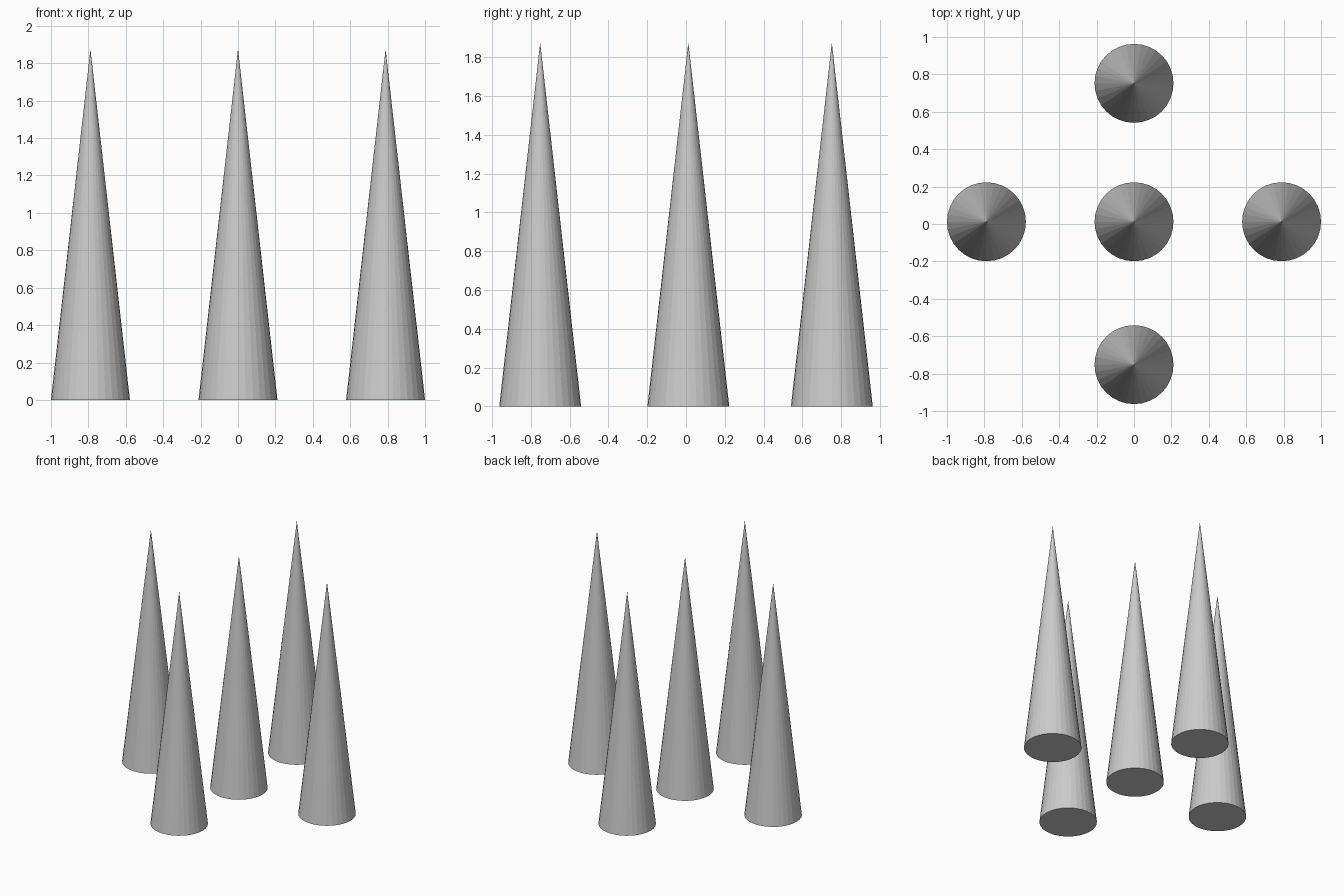
import bpy

if "Cube" in bpy.data.objects:
    bpy.data.objects.remove(bpy.data.objects["Cube"])

RADIUS = 0.211
HEIGHT = 1.876


def spike(name, x, y):
    # Flat-faced cone standing on the ground, closed underneath
    bpy.ops.mesh.primitive_cone_add(
        vertices=32, radius1=RADIUS, radius2=0, depth=HEIGHT,
        end_fill_type='NGON', location=(x, y, HEIGHT / 2))
    bpy.context.object.name = name


# Five identical spikes in a plus-shaped layout
spike("centre_spike", 0, 0.012)
for side, sign in (("left", -1), ("right", 1)):
    spike(side + "_spike", sign * 0.789, 0.012)
for side, sign in (("front", -1), ("back", 1)):
    spike(side + "_spike", 0, sign * 0.752)
